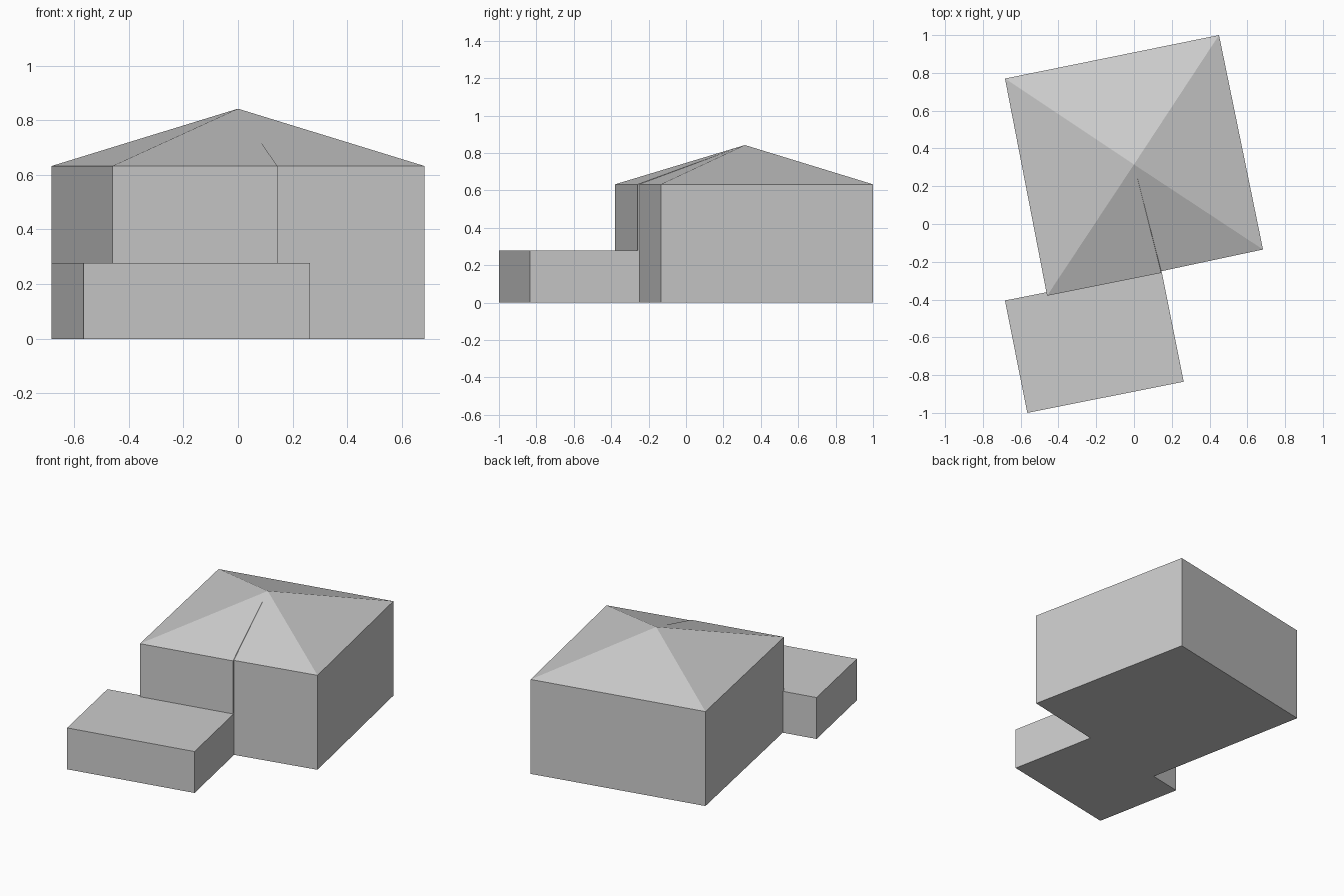
import bpy
import bmesh

old = bpy.data.objects.get("Cube")
if old:
    bpy.data.objects.remove(old, do_unlink=True)

GREY = (0.6, 0.6, 0.6, 1.0)
mat = bpy.data.materials.new("plain grey")
mat.use_nodes = True
mat.diffuse_color = GREY
mat.node_tree.nodes["Principled BSDF"].inputs["Base Color"].default_value = GREY


def block(name, outline, height, apex=None):
    """Extrude a plan outline; close it flat or with a hipped roof to an apex."""
    bm = bmesh.new()
    low = [bm.verts.new((x, y, 0)) for x, y in outline]
    high = [bm.verts.new((x, y, height)) for x, y in outline]
    tip = bm.verts.new(apex) if apex else None
    bm.faces.new(low[::-1])
    n = len(outline)
    for i in range(n):
        j = (i + 1) % n
        bm.faces.new((low[i], low[j], high[j], high[i]))
        if tip:
            bm.faces.new((high[i], high[j], tip))
    if not tip:
        bm.faces.new(high)
    bmesh.ops.recalc_face_normals(bm, faces=bm.faces)
    mesh = bpy.data.meshes.new(name)
    bm.to_mesh(mesh)
    bm.free()
    mesh.materials.append(mat)
    obj = bpy.data.objects.new(name, mesh)
    bpy.context.collection.objects.link(obj)
    return obj


# Main house: skewed square plan with a small step in the front wall
block("main_house",
      [(-0.46, -0.38), (0.144, -0.259), (0.144, -0.25), (0.683, -0.135),
       (0.45, 1.0), (-0.683, 0.77)],
      0.632, apex=(0, 0.315, 0.842))

# Low flat-roofed annex against the front wall
block("front_annex",
      [(-0.683, -0.405), (-0.565, -1.0), (0.263, -0.835), (0.144, -0.24)],
      0.277)
